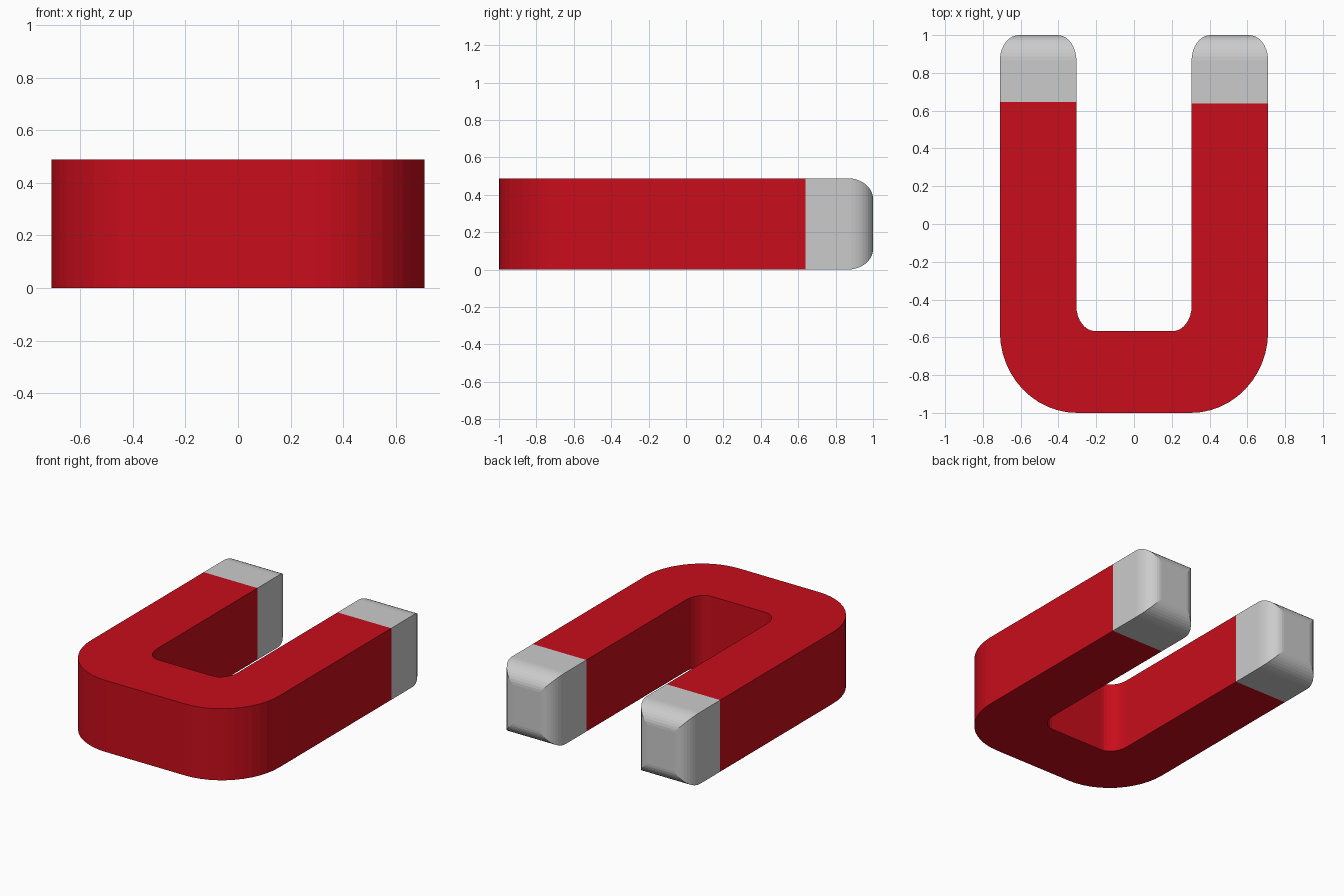
import bpy, bmesh
from math import sin, cos, pi

if "Cube" in bpy.data.objects:
    bpy.data.objects.remove(bpy.data.objects["Cube"])

H = 0.488                   # thickness of the magnet
OUT, INN = 0.71, 0.305      # outer and inner half widths
JOIN = {1: 0.638, -1: 0.645}  # where red meets grey on each arm


def make_object(name, bm, material=None):
    bmesh.ops.recalc_face_normals(bm, faces=bm.faces)
    mesh = bpy.data.meshes.new(name)
    bm.to_mesh(mesh)
    bm.free()
    obj = bpy.data.objects.new(name, mesh)
    bpy.context.collection.objects.link(obj)
    if material:
        mesh.materials.append(material)
    return obj


def corner(cx, cy, rx, ry, steps):
    """Quarter arc from the right side (+x) round to the front (-y)."""
    return [(cx + rx * cos(i * pi / 2 / steps), cy - ry * sin(i * pi / 2 / steps))
            for i in range(steps + 1)]


def mirrored(points):
    return [(-x, y) for x, y in reversed(points)]


red = bpy.data.materials.new("red_paint")
red.diffuse_color = (0.58, 0.004, 0.011, 1)
red.use_nodes = True
red.node_tree.nodes["Principled BSDF"].inputs["Base Color"].default_value = red.diffuse_color

# Red U-shaped body: outline extruded upwards
outer = corner(0.30, -0.57, OUT - 0.30, 0.43, 12)
inner = corner(0.205, -0.435, INN - 0.205, 0.132, 8)
outline = ([(OUT, JOIN[1])] + outer + mirrored(outer) + [(-OUT, JOIN[-1])]
           + [(-INN, JOIN[-1])] + mirrored(inner)[::-1] + inner[::-1]
           + [(INN, JOIN[1])])
bm = bmesh.new()
base = bm.faces.new([bm.verts.new((x, y, 0)) for x, y in outline])
top = bmesh.ops.extrude_face_region(bm, geom=[base])["geom"]
bmesh.ops.translate(bm, vec=(0, 0, H),
                    verts=[v for v in top if isinstance(v, bmesh.types.BMVert)])
make_object("magnet_body", bm, red)


# Grey pole tips: rectangular rings lofted towards a rounded end
def pole_tip(name, side, steps=10, rx=0.10, ry=0.135, rz=0.11):
    bm = bmesh.new()
    cx, hw = side * (OUT + INN) / 2, (OUT - INN) / 2
    sections = [(JOIN[side], 0)]
    for i in range(steps + 1):
        a = i * pi / 2 / steps
        sections.append((1 - ry + ry * sin(a), 1 - cos(a)))
    rings = []
    for y, inset in sections:
        w, h = hw - rx * inset, H / 2 - rz * inset
        rings.append([bm.verts.new((cx + sx * w, y, H / 2 + sz * h))
                      for sx, sz in ((-1, -1), (1, -1), (1, 1), (-1, 1))])
    for a, b in zip(rings, rings[1:]):
        for i in range(4):
            j = (i + 1) % 4
            bm.faces.new((a[i], a[j], b[j], b[i]))
    bm.faces.new(rings[0])
    bm.faces.new(rings[-1])
    make_object(name, bm)


pole_tip("right_pole_tip", 1)
pole_tip("left_pole_tip", -1)
